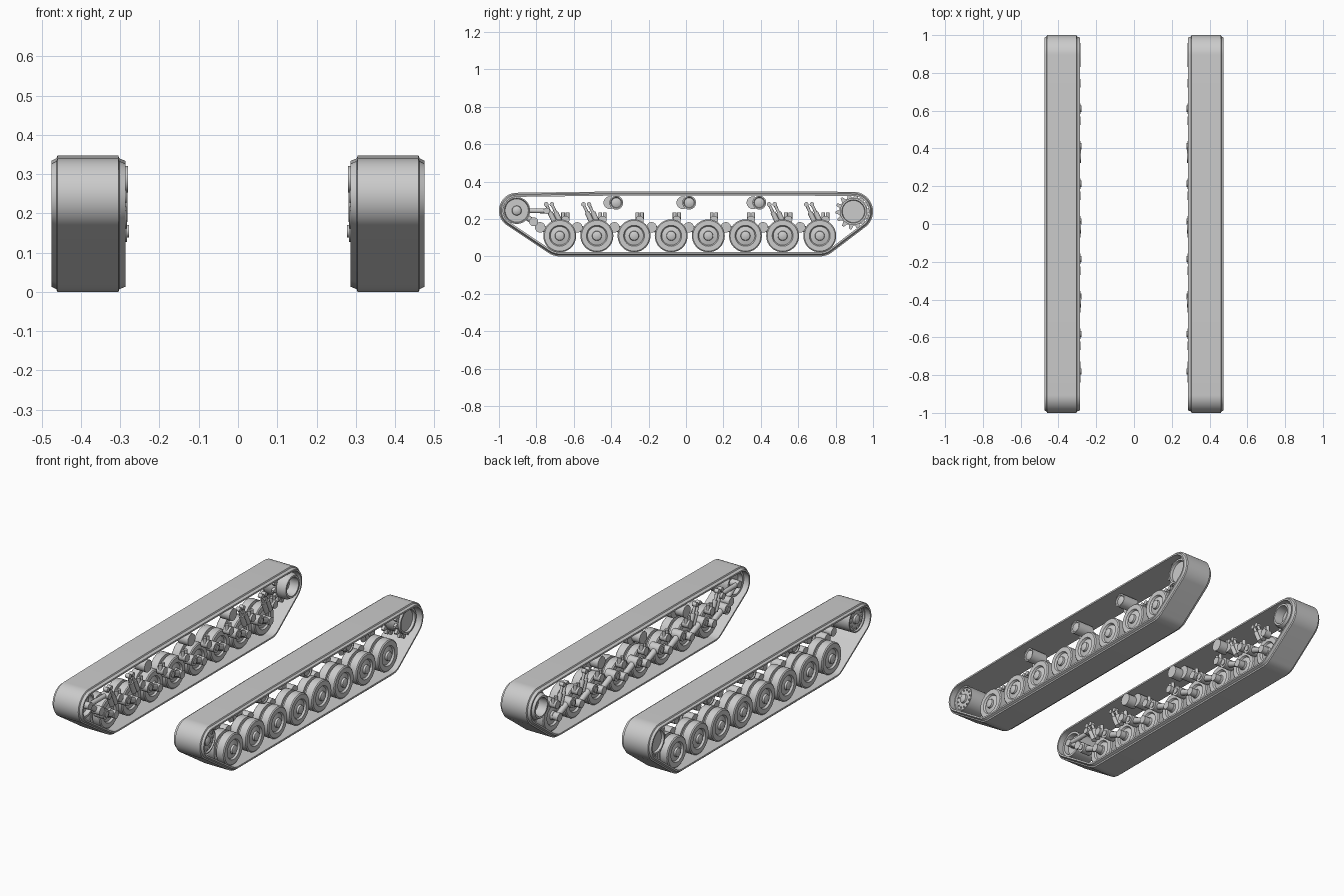
import bpy, bmesh, math
from mathutils import Vector

cube = bpy.data.objects.get("Cube")
if cube:
    bpy.data.objects.remove(cube, do_unlink=True)

steel = bpy.data.materials.new("light grey steel")
steel.use_nodes = True
GREY = (0.6, 0.6, 0.6, 1)
steel.diffuse_color = GREY
steel.node_tree.nodes["Principled BSDF"].inputs["Base Color"].default_value = GREY


def finish(name, bm):
    """Turn a bmesh into a smooth object mirrored to the other side."""
    bmesh.ops.remove_doubles(bm, verts=bm.verts, dist=0.00001)
    bmesh.ops.recalc_face_normals(bm, faces=bm.faces)
    mesh = bpy.data.meshes.new(name)
    bm.to_mesh(mesh)
    bm.free()
    mesh.materials.append(steel)
    obj = bpy.data.objects.new(name, mesh)
    bpy.context.collection.objects.link(obj)
    bpy.ops.object.select_all(action='DESELECT')
    obj.select_set(True)
    bpy.context.view_layer.objects.active = obj
    bpy.ops.object.shade_smooth_by_angle(angle=math.radians(35))
    mirror = obj.modifiers.new("other side", 'MIRROR')
    mirror.use_mirror_merge = False


def bridge(bm, loops, closed=False):
    n = len(loops[0])
    pairs = list(zip(loops, loops[1:]))
    if closed:
        pairs.append((loops[-1], loops[0]))
    for a, b in pairs:
        for i in range(n):
            j = (i + 1) % n
            bm.faces.new((a[i], a[j], b[j], b[i]))


def lathe(bm, profile, y, z, seg=32):
    """Spin (x, radius) points around an axle along x."""
    loops = []
    for x, r in profile:
        loops.append([bm.verts.new((x, y + r * math.cos(math.tau * i / seg),
                                    z + r * math.sin(math.tau * i / seg))) for i in range(seg)])
    bridge(bm, loops)


def drum(bm, x0, x1, r, y, z, seg=24):
    lathe(bm, [(x0, 0), (x0, r), (x1, r), (x1, 0)], y, z, seg)


def rod(bm, a, b, r0, r1=None, seg=16):
    a, b = Vector(a), Vector(b)
    turn = (b - a).to_track_quat('Z', 'Y').to_matrix().to_4x4()
    turn.translation = (a + b) / 2
    bmesh.ops.create_cone(bm, cap_ends=True, segments=seg, radius1=r0,
                          radius2=r0 if r1 is None else r1, depth=(b - a).length, matrix=turn)


def gear(bm, x0, x1, y, z, root, tip, teeth):
    loops = []
    for x in (x0, x1):
        loop = []
        for i in range(teeth * 4):
            r = tip if i % 4 < 2 else root
            a = math.tau * i / (teeth * 4)
            loop.append(bm.verts.new((x, y + r * math.cos(a), z + r * math.sin(a))))
        loops.append(loop)
        bm.faces.new(loop)
    bridge(bm, loops)


def hull(points):
    def half(seq):
        out = []
        for p in seq:
            while len(out) > 1 and ((out[-1][0] - out[-2][0]) * (p[1] - out[-2][1])
                                    - (out[-1][1] - out[-2][1]) * (p[0] - out[-2][0])) <= 1e-9:
                out.pop()
            out.append(p)
        return out[:-1]
    points = sorted(set(points))
    return half(points) + half(points[::-1])


# Layout of the running gear (y, z)
IDLER = (-0.905, 0.245)
SPROCKET = (0.895, 0.24)
AXLE_Z = 0.11
WHEELS = [-0.675 + 0.1986 * i for i in range(8)]

# Track belt: taut outline around the end wheels
pts = [(-0.37, 0.347), (0.5, 0.347)]
for y, z, r in ((*IDLER, 0.095), (*SPROCKET, 0.105),
                (WHEELS[0], AXLE_Z, 0.11), (WHEELS[-1], AXLE_Z, 0.11)):
    for i in range(64):
        a = math.tau * i / 64
        pts.append((y + r * math.cos(a), z + r * math.sin(a)))
outline = [Vector(p) for p in hull(pts)]
normals = []
for i, p in enumerate(outline):
    e0 = (p - outline[i - 1]).normalized()
    e1 = (outline[(i + 1) % len(outline)] - p).normalized()
    t = (e0 + e1).normalized()
    normals.append(Vector((t.y, -t.x)))
section = [(0.305, 0), (0.46, 0), (0.463, 0.007), (0.475, 0.013), (0.475, 0.022),
           (0.287, 0.022), (0.287, 0.013), (0.302, 0.007)]
bm = bmesh.new()
loops = []
for x, inset in section:
    loops.append([bm.verts.new((x, *(p - n * inset))) for p, n in zip(outline, normals)])
bridge(bm, loops, closed=True)
finish("track_belt", bm)

# Road wheels: twin rims, dished face and hub cap
face = [(0.458, 0), (0.458, 0.012), (0.453, 0.024), (0.442, 0.026), (0.436, 0.05),
        (0.446, 0.056), (0.446, 0.082), (0.441, 0.088), (0.398, 0.088), (0.398, 0.07)]
MID = 0.39
wheel = face + [(2 * MID - x, r) for x, r in face[::-1]]
bm = bmesh.new()
for y in WHEELS:
    lathe(bm, wheel, y, AXLE_Z, 40)
finish("road_wheels", bm)

# Trailing suspension arms with pivots
bm = bmesh.new()
for y in WHEELS:
    py, pz = y - 0.105, 0.155
    drum(bm, 0.283, 0.345, 0.028, py, pz)
    drum(bm, 0.278, 0.284, 0.016, py, pz)
    drum(bm, 0.292, 0.335, 0.022, y, AXLE_Z)
    rod(bm, (0.312, py, pz), (0.312, y, AXLE_Z), 0.018, 0.015)
finish("suspension_arms", bm)

# Bump stops above every wheel
bm = bmesh.new()
for y in WHEELS:
    drum(bm, 0.284, 0.325, 0.022, y + 0.03, 0.195, 16)
    for dy in (0.018, 0.042):
        rod(bm, (0.305, y + dy, 0.2), (0.305, y + dy, 0.235), 0.01)
finish("bump_stops", bm)

# Shock absorbers on the first and last pairs of wheels
bm = bmesh.new()
for y in WHEELS[:2] + WHEELS[-2:]:
    for dy in (-0.012, 0.018):
        low = (0.305, y - 0.01 + dy, 0.17)
        mid = (0.305, y - 0.04 + dy, 0.235)
        top = (0.305, y - 0.06 + dy, 0.278)
        rod(bm, low, mid, 0.014)
        rod(bm, mid, top, 0.008)
        drum(bm, 0.293, 0.318, 0.012, top[1], top[2], 16)
finish("shock_absorbers", bm)

# Return rollers with their offset brackets
bm = bmesh.new()
for y in (-0.385, 0.005, 0.38):
    lathe(bm, [(0.43, 0), (0.43, 0.012), (0.424, 0.026), (0.43, 0.03), (0.43, 0.037),
               (0.33, 0.037), (0.33, 0)], y + 0.012, 0.287)
    drum(bm, 0.28, 0.345, 0.034, y - 0.022, 0.287)
finish("return_rollers", bm)

# Drive sprocket: dished drum and two tooth rings
bm = bmesh.new()
lathe(bm, [(0.43, 0), (0.43, 0.03), (0.39, 0.036), (0.39, 0.05), (0.445, 0.062),
           (0.445, 0.072), (0.3, 0.072), (0.282, 0.062), (0.282, 0.052),
           (0.34, 0.048), (0.34, 0)], *SPROCKET, 40)
for x in (0.335, 0.415):
    gear(bm, x, x + 0.016, *SPROCKET, 0.076, 0.097, 14)
finish("drive_sprocket", bm)

# Idler wheel with a ring of bolts
bm = bmesh.new()
lathe(bm, [(0.452, 0), (0.452, 0.012), (0.445, 0.024), (0.435, 0.026), (0.435, 0.062),
           (0.443, 0.066), (0.443, 0.072), (0.32, 0.072), (0.32, 0.06),
           (0.345, 0.056), (0.345, 0.02), (0.295, 0.02), (0.295, 0)], *IDLER, 40)
for i in range(12):
    a = math.tau * i / 12
    drum(bm, 0.43, 0.44, 0.005, IDLER[0] + 0.05 * math.cos(a), IDLER[1] + 0.05 * math.sin(a), 8)
finish("idler_wheel", bm)

# Idler crank and tensioner
bm = bmesh.new()
rod(bm, (0.31, *IDLER), (0.31, -0.74, 0.243), 0.013)
drum(bm, 0.284, 0.33, 0.017, -0.745, 0.243)
rod(bm, (0.32, *IDLER), (0.32, -0.815, 0.185), 0.015)
drum(bm, 0.284, 0.36, 0.024, -0.815, 0.185)
finish("idler_tensioner", bm)
